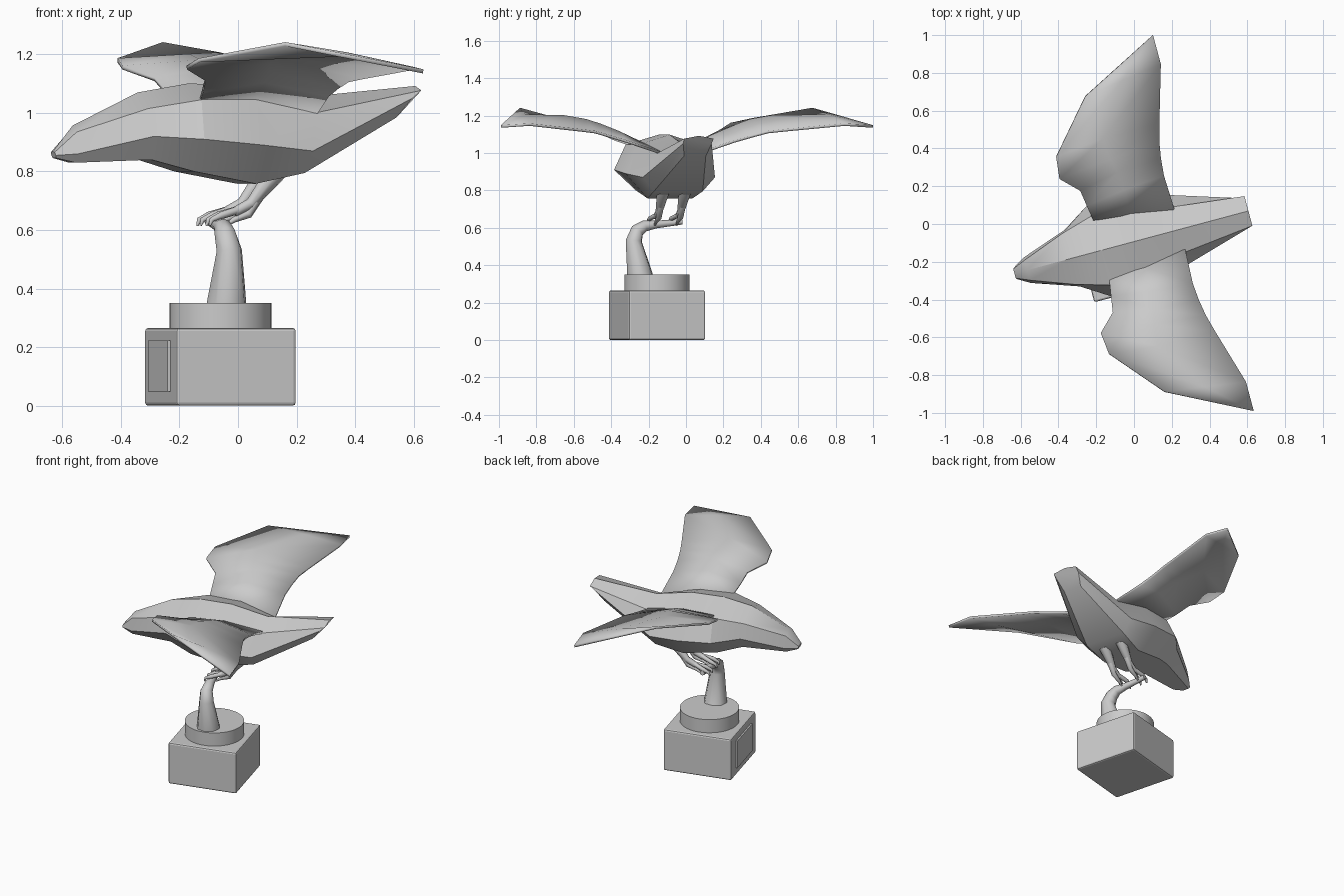
import bpy, bmesh, math
from mathutils import Matrix

if "Cube" in bpy.data.objects:
    bpy.data.objects.remove(bpy.data.objects["Cube"])

# The whole statue is built facing -x, then turned 15 degrees
M = Matrix.Translation((0, -0.093, 0)) @ Matrix.Rotation(math.radians(15), 4, 'Z')


def add_mesh(name, verts, faces):
    me = bpy.data.meshes.new(name)
    me.from_pydata(verts, [], faces)
    bm = bmesh.new()
    bm.from_mesh(me)
    bmesh.ops.recalc_face_normals(bm, faces=bm.faces)
    bm.to_mesh(me)
    bm.free()
    ob = bpy.data.objects.new(name, me)
    bpy.context.collection.objects.link(ob)
    ob.matrix_world = M
    return ob


def smooth(ob, angle):
    bpy.ops.object.select_all(action='DESELECT')
    ob.select_set(True)
    bpy.context.view_layer.objects.active = ob
    bpy.ops.object.shade_smooth_by_angle(angle=math.radians(angle))


def box(name, centre, size, bevel):
    bpy.ops.mesh.primitive_cube_add(size=1)
    ob = bpy.context.object
    ob.name = name
    ob.data.transform(Matrix.Translation(centre) @ Matrix.Diagonal((*size, 1)))
    ob.matrix_world = M
    mod = ob.modifiers.new("bevel", 'BEVEL')
    mod.width = bevel
    mod.segments = 2
    return ob


def tube(name, pts):
    cu = bpy.data.curves.new(name, 'CURVE')
    cu.dimensions = '3D'
    cu.bevel_depth = 1
    cu.bevel_resolution = 2
    cu.use_fill_caps = True
    sp = cu.splines.new('POLY')
    sp.points.add(len(pts) - 1)
    for p, (x, y, z, r) in zip(sp.points, pts):
        p.co = (x, y, z, 1)
        p.radius = r
    ob = bpy.data.objects.new(name, cu)
    bpy.context.collection.objects.link(ob)
    ob.matrix_world = M
    return ob


# Base block, raised plaque and round plinth
CX, CY = -0.074, -0.044
box("base_block", (CX, CY, 0.1325), (0.424, 0.424, 0.265), 0.01)
box("plaque", (CX - 0.212, CY, 0.135), (0.02, 0.26, 0.175), 0.002)
bpy.ops.mesh.primitive_cylinder_add(vertices=48, radius=0.174, depth=0.09)
plinth = bpy.context.object
plinth.name = "plinth"
plinth.data.transform(Matrix.Translation((CX, CY, 0.305)))
plinth.matrix_world = M
smooth(plinth, 30)

# Bent perch branch
tube("perch", [(-0.078, -0.137, 0.34, 0.072), (-0.077, -0.172, 0.53, 0.045),
               (-0.085, -0.15, 0.585, 0.038), (-0.083, -0.11, 0.61, 0.03),
               (-0.085, -0.047, 0.618, 0.021), (-0.08, 0.096, 0.632, 0.014)])

# Body loft: u top, u bottom, top z, corner w/z, side w/z, bottom w/z
sections = [
    (-0.655, -0.65, 0.868, 0.025, 0.866, 0.03, 0.855, 0.02, 0.846),
    (-0.585, -0.585, 0.957, 0.055, 0.935, 0.07, 0.86, 0.045, 0.83),
    (-0.355, -0.33, 1.07, 0.14, 1.015, 0.155, 0.92, 0.09, 0.84),
    (-0.18, -0.19, 1.10, 0.19, 1.045, 0.252, 0.91, 0.13, 0.80),
    (0.02, 0.03, 1.098, 0.172, 1.045, 0.245, 0.89, 0.125, 0.758),
    (0.24, 0.20, 1.055, 0.125, 1.0, 0.2, 0.87, 0.135, 0.795),
    (0.627, 0.545, 1.092, 0.081, 1.077, 0.079, 1.05, 0.06, 0.985),
]
verts = []
for ut, ub, tz, cw, cz, sw, sz, bw, bz in sections:
    um = ut + (ub - ut) * (tz - sz) / (tz - bz)
    verts += [(ut, 0, tz), (ut, cw, cz), (um, sw, sz), (ub, bw, bz),
              (ub, -bw, bz), (um, -sw, sz), (ut, -cw, cz)]
n = 7
faces = [tuple(range(n)), tuple(range(len(verts) - n, len(verts)))]
for s in range(len(sections) - 1):
    for i in range(n):
        j = (i + 1) % n
        faces.append((s * n + i, s * n + j, (s + 1) * n + j, (s + 1) * n + i))
smooth(add_mesh("body", verts, faces), 25)

# Wings: front, ridge and rear point of each row, closing at the tip
rows = [
    [(-0.176, 0.15, 1.04), (0.022, 0.15, 1.05), (0.25, 0.11, 1.0)],
    [(-0.192, 0.25, 1.075), (0.02, 0.28, 1.11), (0.242, 0.298, 1.062)],
    [(-0.205, 0.336, 1.115), (0.01, 0.38, 1.15), (0.25, 0.39, 1.088)],
    [(-0.295, 0.424, 1.155), (-0.01, 0.455, 1.175), (0.265, 0.478, 1.112)],
    [(-0.282, 0.54, 1.18), (-0.02, 0.57, 1.195), (0.29, 0.57, 1.122)],
    [(-0.05, 0.81, 1.235), (0.16, 0.84, 1.2), (0.379, 0.871, 1.152)],
]
wing_verts = [p for r in rows for p in r] + [(0.379, 1.03, 1.142)]
wing_faces = [(3 * r + c, 3 * r + c + 1, 3 * r + c + 4, 3 * r + c + 3)
              for r in range(5) for c in range(2)] + [(15, 16, 18), (16, 17, 18)]
for side, sgn in (("left", 1), ("right", -1)):
    wing = add_mesh(side + "_wing", [(x, sgn * y, z) for x, y, z in wing_verts], wing_faces)
    mod = wing.modifiers.new("thickness", 'SOLIDIFY')
    mod.thickness = 0.014
    mod.offset = 0
    smooth(wing, 20)

    # Leg, front toes and back claw
    y = 0.06 * sgn
    tube(side + "_leg", [(0.12, y, 0.80, 0.036), (0.03, y, 0.69, 0.02), (-0.03, y, 0.66, 0.017)])
    for k, dy in enumerate((-0.022, 0.022)):
        tube(f"{side}_toe_{k}", [(-0.01, y, 0.67, 0.014), (-0.08, y + dy, 0.65, 0.013),
                                 (-0.115, y + dy, 0.635, 0.009), (-0.122, y + dy, 0.615, 0.004)])
    tube(side + "_back_claw", [(0.06, y, 0.72, 0.02), (0.02, y, 0.655, 0.016),
                               (-0.03, y, 0.635, 0.01), (-0.06, y, 0.615, 0.005)])
